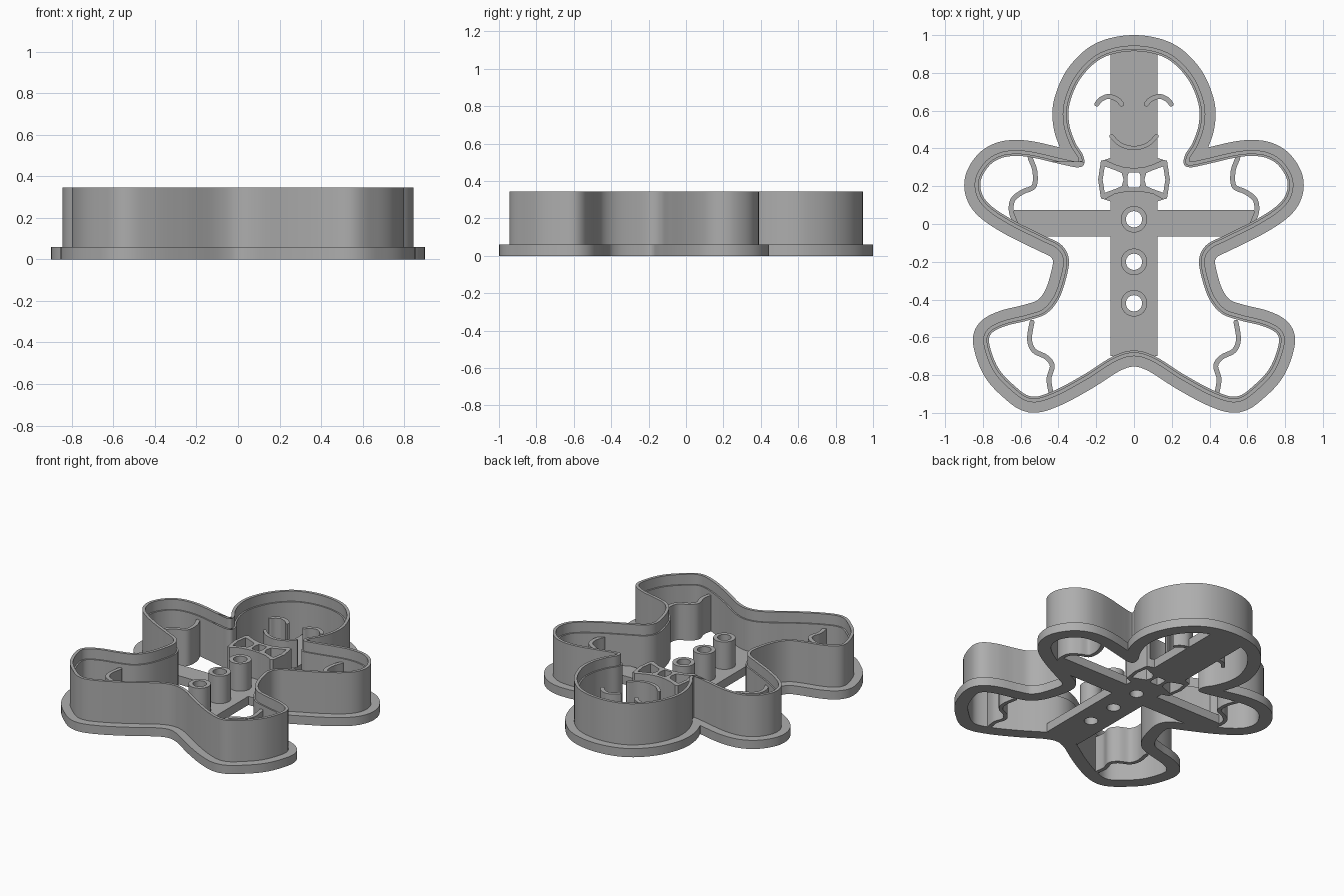
import bpy
import math
from mathutils import Vector

cube = bpy.data.objects.get("Cube")
if cube:
    bpy.data.objects.remove(cube, do_unlink=True)

GREY = (0.42, 0.42, 0.42, 1)
plastic = bpy.data.materials.new("grey plastic")
plastic.use_nodes = True
plastic.diffuse_color = GREY
plastic.node_tree.nodes["Principled BSDF"].inputs["Base Color"].default_value = GREY

BASE, LEDGE, TOP, STAMP = 0.06, 0.275, 0.345, 0.25


def smooth(points, closed=False, steps=8):
    """Catmull-Rom curve through the points."""
    p = [Vector(q) for q in points]
    n = len(p)
    if closed:
        get = lambda i: p[i % n]
    else:
        get = lambda i: p[min(max(i, 0), n - 1)]
    out = []
    for i in range(n if closed else n - 1):
        a, b, c, d = (get(i + k) for k in (-1, 0, 1, 2))
        for s in range(steps):
            t = s / steps
            out.append(0.5 * (2 * b + (c - a) * t + (2 * a - 5 * b + 4 * c - d) * t ** 2
                              + (3 * b - a - 3 * c + d) * t ** 3))
    return out if closed else out + [p[-1]]


def normals(path, closed):
    n = len(path)
    result = []
    for i in range(n):
        after = path[(i + 1) % n] if closed else path[min(i + 1, n - 1)]
        before = path[i - 1] if closed else path[max(i - 1, 0)]
        t = (after - before).normalized()
        result.append(Vector((-t.y, t.x)))
    return result


def outset(path, d):
    """Closed path moved outward, with folded-over points dropped."""
    if not d:
        return path
    moved = [p + n * d for p, n in zip(path, normals(path, True))]
    return [q for q in moved if min((q - p).length for p in path) > d - 0.002]


def ribbon(points, width):
    """Outline of a curved strip with round ends."""
    path = smooth(points)
    ns = normals(path, False)
    r = width / 2
    left = [p + n * r for p, n in zip(path, ns)]
    right = [p - n * r for p, n in zip(path, ns)]

    def cap(p, n):
        fwd = Vector((n.y, -n.x))
        return [p + (n * math.cos(a) + fwd * math.sin(a)) * r
                for a in (math.pi * k / 6 for k in range(1, 6))]
    return left + cap(path[-1], ns[-1]) + right[::-1] + cap(path[0], -ns[0])


def circle(x, y, r, n=40):
    return [(x + r * math.cos(math.tau * k / n), y + r * math.sin(math.tau * k / n))
            for k in range(n)]


def flip(points):
    return [(-p[0], p[1]) for p in points][::-1]


def plate(name, loops, z0, z1):
    """Extruded flat shape; inner loops become holes."""
    curve = bpy.data.curves.new(name, 'CURVE')
    curve.dimensions = '2D'
    curve.fill_mode = 'BOTH'
    curve.extrude = (z1 - z0) / 2
    for loop in loops:
        spline = curve.splines.new('POLY')
        spline.points.add(len(loop) - 1)
        for sp, p in zip(spline.points, loop):
            sp.co = (p[0], p[1], 0, 1)
        spline.use_cyclic_u = True
    temp = bpy.data.objects.new(name + " outline", curve)
    bpy.context.collection.objects.link(temp)
    bpy.context.view_layer.update()
    mesh = bpy.data.meshes.new_from_object(
        temp.evaluated_get(bpy.context.evaluated_depsgraph_get()))
    bpy.data.objects.remove(temp, do_unlink=True)
    mesh.name = name
    for v in mesh.vertices:
        v.co.z += (z0 + z1) / 2
    mesh.materials.clear()
    mesh.materials.append(plastic)
    obj = bpy.data.objects.new(name, mesh)
    bpy.context.collection.objects.link(obj)
    bpy.ops.object.select_all(action='DESELECT')
    obj.select_set(True)
    bpy.context.view_layer.objects.active = obj
    bpy.ops.object.shade_smooth_by_angle(angle=math.radians(30))
    return obj


# Inner outline of the figure: head, neck, arm, waist, leg, crotch
half = [(0, .915), (.165, .88), (.28, .775), (.34, .64), (.343, .53), (.31, .43),
        (.27, .365), (.265, .315), (.3, .3), (.38, .315), (.53, .35), (.62, .36),
        (.7, .35), (.765, .31), (.81, .235), (.805, .16), (.755, .095), (.64, .02),
        (.48, -.06), (.385, -.11), (.345, -.185), (.36, -.29), (.4, -.4),
        (.465, -.475), (.56, -.51), (.68, -.54), (.755, -.58), (.765, -.64),
        (.72, -.76), (.64, -.85), (.545, -.913), (.43, -.885), (.27, -.8),
        (.11, -.7), (0, -.67)]
outline = smooth(half + flip(half)[1:-1], closed=True)
wall_outer = outset(outline, .03)

# Flange, wall and thin cutting edge
plate("flange", [outset(outline, .085), outline], 0, BASE)
plate("wall", [wall_outer, outline], BASE, LEDGE)
plate("cutting_edge", [wall_outer, outset(outline, .01)], LEDGE, TOP)

# Bow tie loops and knot
bow_half = [(0, .296), (.05, .3), (.1, .315), (.155, .34), (.175, .335), (.19, .235),
            (.175, .135), (.155, .13), (.1, .16), (.045, .17), (0, .173)]
loop_hole = [(.065, .27), (.1, .285), (.155, .305), (.166, .235), (.155, .165),
             (.1, .185), (.065, .2), (.055, .235)]
knot_hole = [(-.028, .272), (.028, .272), (.035, .25), (.035, .215),
             (.028, .192), (-.028, .192), (-.035, .215), (-.035, .25)]
bow_holes = [loop_hole, flip(loop_hole), knot_hole]
bow = bow_half + flip(bow_half)[1:-1]
plate("bow_tie", [bow] + bow_holes, BASE, STAMP)

# Supporting cross; the bow area is its own piece so its holes pass through
buttons = [.025, -.2, -.42]
W, A, CUT_LOW, CUT_HIGH = .125, .635, .12, .35
cross = [(-W, CUT_LOW), (-W, .075), (-A, .075), (-A, -.065), (-W, -.065), (-W, -.7),
         (W, -.7), (W, -.065), (A, -.065), (A, .075), (W, .075), (W, CUT_LOW)]
plate("support_cross", [cross] + [circle(0, y, .043) for y in buttons], 0, BASE)
plate("support_head", [[(-W, CUT_HIGH), (W, CUT_HIGH), (W, .93), (-W, .93)]], 0, BASE)
bow_area = [(-W, CUT_LOW), (W, CUT_LOW)]
bow_area += [p for p in bow_half[::-1] if p[0] > W]
bow_area += [(W, CUT_HIGH), (-W, CUT_HIGH)]
bow_area += [p for p in flip(bow_half)[::-1] if p[0] < -W]
plate("support_bow", [bow_area] + bow_holes, 0, BASE)

# Buttons
for i, y in enumerate(buttons):
    plate(f"button_{i + 1}", [circle(0, y, .07), circle(0, y, .043)], BASE, STAMP)

# Smile
plate("smile", [ribbon([(-.12, .465), (-.07, .42), (0, .402), (.07, .42), (.12, .465)], .022)],
      BASE, STAMP)

# Eyes and icing lines on both sides
strips = {
    "eye": [(.065, .635), (.09, .66), (.135, .675), (.175, .66), (.197, .635)],
    "sleeve_icing": [(.55, .35), (.525, .28), (.53, .2), (.59, .17), (.64, .13),
                     (.65, .07), (.63, .01)],
    "leg_icing": [(.54, -.52), (.553, -.61), (.53, -.67), (.465, -.705), (.433, -.75),
                  (.45, -.82), (.44, -.89)],
}
for name, path in strips.items():
    plate(name + "_left", [ribbon(path, .026)], 0, STAMP)
    plate(name + "_right", [ribbon(flip(path), .026)], 0, STAMP)
